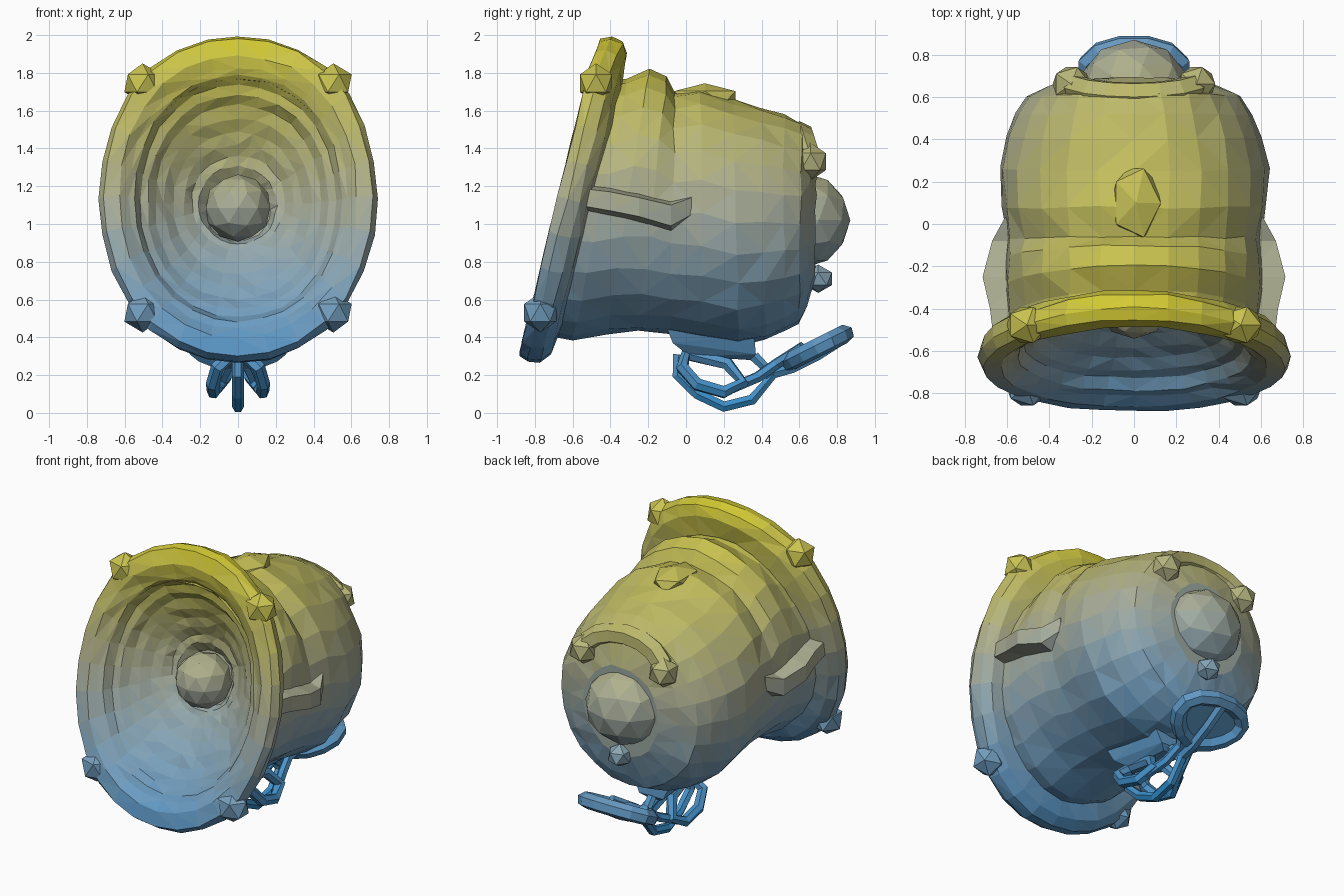
import bpy, bmesh, math, random
from mathutils import Vector, Matrix

if "Cube" in bpy.data.objects:
    bpy.data.objects.remove(bpy.data.objects["Cube"])

random.seed(4)

# Local frame of the tilted front rim: x across, y up the rim, z out of the mouth
UP = Vector((0, 0.236, 0.972))
OUT = Vector((0, -0.972, 0.236))
CENTRE = Vector((0, -0.625, 1.133))

# Height gradient: blue at the foot, grey in the middle, yellow at the top
STOPS = [(0.0, (0.02, 0.26, 0.60)), (0.4, (0.12, 0.32, 0.56)), (0.75, (0.25, 0.38, 0.46)),
         (1.1, (0.40, 0.42, 0.31)), (1.5, (0.50, 0.48, 0.15)), (2.0, (0.66, 0.60, 0.025))]
BANDS = 32
bands = []
for k in range(BANDS):
    z = 2 * (k + 0.5) / BANDS
    for (z0, c0), (z1, c1) in zip(STOPS, STOPS[1:]):
        if z0 <= z <= z1:
            colour = Vector(c0).lerp(Vector(c1), (z - z0) / (z1 - z0))
    mat = bpy.data.materials.new(f"height_band_{k:02d}")
    mat.diffuse_color = (*colour, 1)
    mat.use_nodes = True
    mat.node_tree.nodes["Principled BSDF"].inputs["Base Color"].default_value = mat.diffuse_color
    bands.append(mat)


def finish(name, me):
    # Gives every face the colour of its height
    used = {}
    for p in me.polygons:
        k = min(BANDS - 1, max(0, int(p.center.z / 2 * BANDS)))
        if k not in used:
            used[k] = len(used)
            me.materials.append(bands[k])
        p.material_index = used[k]
        p.use_smooth = False
    ob = bpy.data.objects.new(name, me)
    bpy.context.collection.objects.link(ob)
    return ob


def finish_bm(name, bm):
    bmesh.ops.recalc_face_normals(bm, faces=bm.faces)
    me = bpy.data.meshes.new(name)
    bm.to_mesh(me)
    bm.free()
    return finish(name, me)


def rim_point(x, y, d):
    return CENTRE + Vector((x, 0, 0)) + UP * y + OUT * d


def loft(name, rings, cap_start=False, cap_end=False, jitter=0.0):
    bm = bmesh.new()
    rows = [[bm.verts.new(Vector(p) + Vector([random.uniform(-jitter, jitter) for _ in range(3)]))
             for p in ring] for ring in rings]
    n = len(rows[0])
    for a, b in zip(rows, rows[1:]):
        for i in range(n):
            j = (i + 1) % n
            bm.faces.new((a[i], a[j], b[j], b[i]))
    if cap_start:
        bm.faces.new(rows[0])
    if cap_end:
        bm.faces.new(rows[-1])
    bmesh.ops.triangulate(bm, faces=[f for f in bm.faces if len(f.verts) == 4])
    return finish_bm(name, bm)


def knob(name, loc, size, sub=1):
    bm = bmesh.new()
    m = Matrix.Translation(loc) @ Matrix.Diagonal((*size, 1))
    bmesh.ops.create_icosphere(bm, subdivisions=sub, radius=1, matrix=m)
    return finish_bm(name, bm)


def tube(name, pts, radius, closed=False):
    cu = bpy.data.curves.new(name + "_path", 'CURVE')
    cu.dimensions = '3D'
    cu.bevel_depth = radius
    cu.bevel_resolution = 1
    cu.use_fill_caps = True
    sp = cu.splines.new('POLY')
    sp.points.add(len(pts) - 1)
    for p, co in zip(sp.points, pts):
        p.co = (*co, 1)
    sp.use_cyclic_u = closed
    tmp = bpy.data.objects.new(name + "_path", cu)
    bpy.context.collection.objects.link(tmp)
    bpy.context.view_layer.update()
    me = bpy.data.meshes.new_from_object(tmp.evaluated_get(bpy.context.evaluated_depsgraph_get()))
    me.materials.clear()
    bpy.data.objects.remove(tmp)
    return finish(name, me)


def angles(n):
    return [2 * math.pi * i / n for i in range(n)]


# Lumpy body: top (y, z), bottom (y, z) and half width of each section
sections = [
    (-0.47, 1.77, -0.79, 0.42, 0.60), (-0.31, 1.77, -0.60, 0.39, 0.60),
    (-0.20, 1.82, -0.42, 0.42, 0.61), (-0.10, 1.78, -0.25, 0.43, 0.61),
    (-0.06, 1.69, -0.08, 0.42, 0.60), (0.08, 1.72, 0.08, 0.39, 0.625),
    (0.25, 1.66, 0.28, 0.36, 0.635), (0.40, 1.62, 0.42, 0.39, 0.605),
    (0.52, 1.58, 0.52, 0.43, 0.56), (0.61, 1.54, 0.60, 0.47, 0.505),
    (0.66, 1.45, 0.635, 0.55, 0.41), (0.69, 1.30, 0.68, 0.70, 0.28)]
body = [[(w * math.cos(t),
          (ty + by) / 2 + (ty - by) / 2 * math.sin(t),
          (tz + bz) / 2 + (tz - bz) / 2 * math.sin(t)) for t in angles(24)]
        for ty, tz, by, bz, w in sections]
loft("body", body, cap_end=True, jitter=0.007)

# Rim and funnel: half width, half height, offset along the mouth axis, lift
profile = [
    (0.57, 0.69, -0.13, 0), (0.67, 0.82, -0.105, 0), (0.72, 0.88, -0.06, 0), (0.735, 0.892, 0.005, 0),
    (0.71, 0.865, 0.055, 0), (0.63, 0.77, 0.055, 0), (0.58, 0.71, 0.02, 0), (0.55, 0.67, 0.005, 0),
    (0.52, 0.63, -0.05, 0), (0.48, 0.58, -0.07, 0), (0.44, 0.53, -0.12, 0.01), (0.39, 0.46, -0.15, 0.015),
    (0.34, 0.385, -0.20, 0.025), (0.29, 0.315, -0.23, 0.035), (0.245, 0.255, -0.27, 0.045),
    (0.205, 0.21, -0.28, 0.035), (0.17, 0.17, -0.33, 0.02)]


def rim_ring(w, h, d, lift):
    ring = []
    for t in angles(28):
        k = 1 + 0.02 * math.sin(2 * t) ** 2
        y = h * math.sin(t) * k
        back = 0.03 * max(0, (y - 0.70) / 0.19)  # top lip leans back
        ring.append(rim_point(w * math.cos(t) * k, y + lift, d - back))
    return ring


loft("rim_and_funnel", [rim_ring(*p) for p in profile], cap_end=True, jitter=0.006)
knob("funnel_ball", rim_point(0, 0.015, -0.265), (0.178, 0.178, 0.178), 2)

# Rim bolts, side arms and rear bolts, mirrored left and right
for s, side in ((-1, "left"), (1, "right")):
    for v, level in ((-0.62, "lower"), (0.63, "upper")):
        knob(f"rim_bolt_{level}_{side}", rim_point(s * 0.505, v, 0.0), (0.108, 0.10, 0.105))
    arm = []
    for y, z0, z1, x in ((-0.57, 1.06, 1.22, 0.66), (-0.40, 1.03, 1.20, 0.68),
                         (-0.25, 1.00, 1.17, 0.715), (-0.08, 0.95, 1.13, 0.67), (0.03, 1.01, 1.17, 0.61)):
        arm.append([(s * 0.54, y, z0), (s * x, y, z0 + 0.04), (s * x, y, z1 - 0.03), (s * 0.54, y, z1)])
    loft(f"side_arm_{side}", arm, True, True)
    knob(f"rear_bolt_{side}", (s * 0.295, 0.66, 1.33), (0.10, 0.095, 0.10))

# Rear dome, lower bolt, arched ridge and top bump
knob("rear_dome", (0, 0.63, 1.02), (0.265, 0.24, 0.25), 2)
knob("rear_bolt_lower", (0, 0.70, 0.71), (0.08, 0.085, 0.075))
tube("rear_ridge", [(0.29 * math.cos(t), 0.655 - 0.05 * math.sin(t), 1.32 + 0.155 * math.sin(t))
                    for t in [math.pi * i / 8 for i in range(9)]], 0.07)
knob("top_bump", (0.01, 0.10, 1.67), (0.13, 0.19, 0.075))

# Lug under the body that carries the pull chain
loft("chain_lug", [
    [(-0.14, -0.11, 0.47), (0.14, -0.11, 0.47), (0.14, 0.36, 0.42), (-0.14, 0.36, 0.42)],
    [(-0.10, -0.07, 0.37), (0.10, -0.07, 0.37), (0.09, 0.37, 0.31), (-0.09, 0.37, 0.31)],
    [(-0.05, 0.02, 0.30), (0.05, 0.02, 0.30), (0.05, 0.34, 0.28), (-0.05, 0.34, 0.28)]], True, True)

# Chain links: one upright, two splayed outwards
tube("chain_link_middle", [(0, -0.04, 0.31), (0, -0.045, 0.20), (0, 0.06, 0.10), (0, 0.20, 0.033),
                           (0, 0.35, 0.07), (0, 0.46, 0.20), (0, 0.36, 0.30)], 0.032)
for s, side in ((-1, "left"), (1, "right")):
    tube(f"chain_link_{side}", [(s * 0.03, 0.0, 0.31), (s * 0.11, -0.02, 0.24), (s * 0.135, 0.06, 0.15),
                                (s * 0.13, 0.20, 0.11), (s * 0.10, 0.30, 0.16), (s * 0.05, 0.22, 0.26)],
         0.036, True)
    tube(f"chain_strand_{side}", [(s * 0.11, 0.24, 0.13), (s * 0.06, 0.38, 0.19),
                                  (s * 0.04, 0.48, 0.26), (s * 0.12, 0.62, 0.35)], 0.03)

# Tilted pull ring with a plate inside, narrower towards the chain
ring = [(0.22 * math.cos(t) * (1 + 0.22 * math.sin(t)), 0.695 + 0.15 * math.sin(t),
         0.345 + 0.075 * math.sin(t)) for t in angles(14)]
tube("pull_ring", ring, 0.05, True)
loft("pull_ring_plate", [[(x, y, z + d) for x, y, z in ring] for d in (-0.015, 0.015)], True, True)
tube("pull_ring_bar", [(0, 0.42, 0.20), (0, 0.56, 0.24), (0, 0.70, 0.31), (0, 0.84, 0.40)], 0.034)
